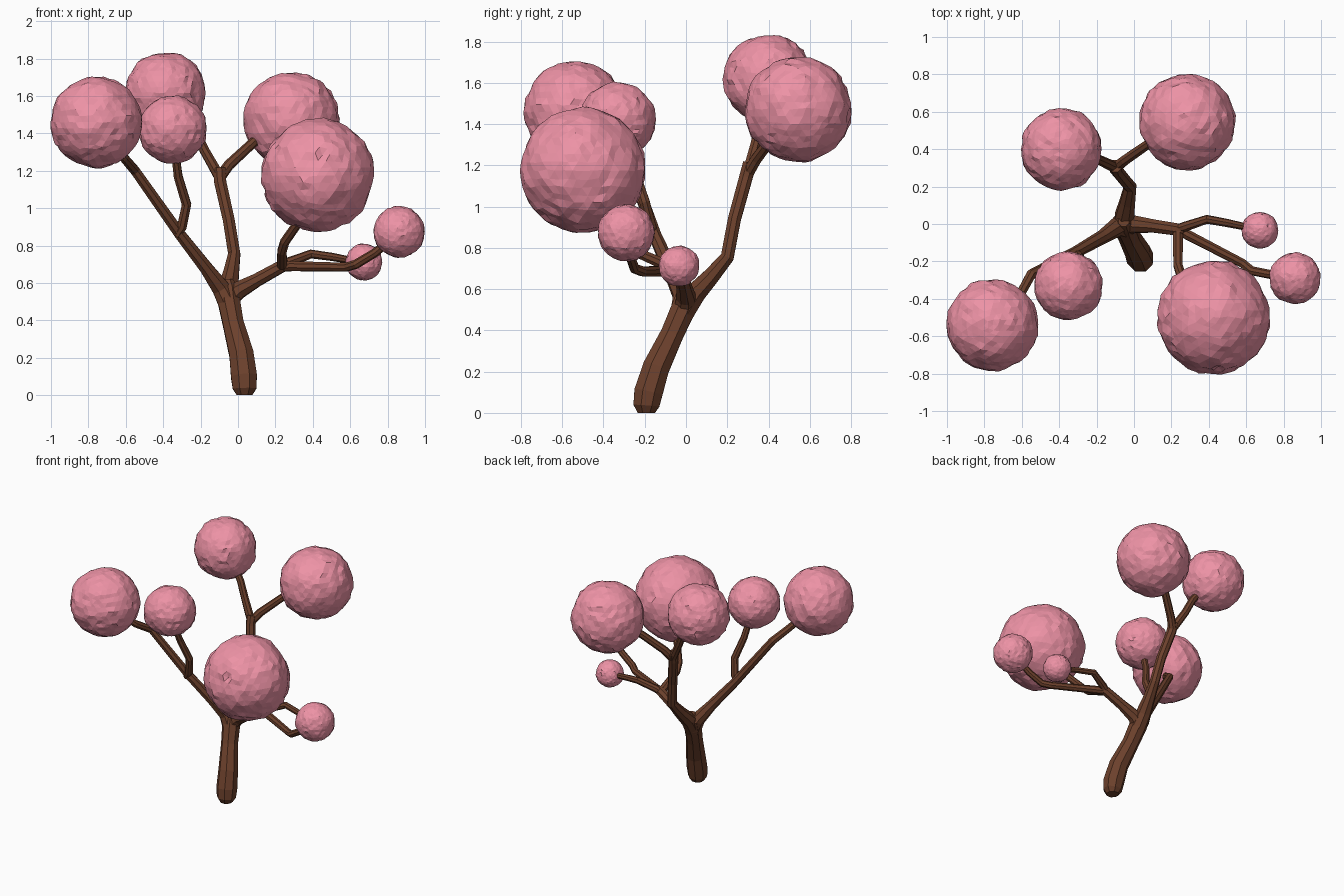
import bpy, bmesh, math
from mathutils import Vector, noise

if "Cube" in bpy.data.objects:
    bpy.data.objects.remove(bpy.data.objects["Cube"])


def material(name, color):
    m = bpy.data.materials.new(name)
    m.diffuse_color = (*color, 1)
    m.use_nodes = True
    m.node_tree.nodes["Principled BSDF"].inputs["Base Color"].default_value = m.diffuse_color
    return m


BARK = material("bark", (0.15, 0.052, 0.025))
PINK = material("blossom", (0.85, 0.29, 0.38))


def finish(bm, name, mat):
    bmesh.ops.recalc_face_normals(bm, faces=bm.faces)
    me = bpy.data.meshes.new(name)
    bm.to_mesh(me)
    bm.free()
    me.materials.append(mat)
    ob = bpy.data.objects.new(name, me)
    bpy.context.collection.objects.link(ob)
    return ob


def limb(name, pts, sides=8):
    """Faceted tube along (x, y, z, radius) points."""
    bm = bmesh.new()
    P = [Vector(p[:3]) for p in pts]
    rings, u = [], Vector((1, 0, 0))
    for i, p in enumerate(P):
        a = (p - P[i - 1]).normalized() if i else Vector()
        b = (P[i + 1] - p).normalized() if i < len(P) - 1 else Vector()
        t = (a + b).normalized()
        u = u - t * u.dot(t)
        if u.length < 0.05:
            u = t.orthogonal()
        u.normalize()
        v = t.cross(u)
        ring = []
        for k in range(sides):
            w = 2 * math.pi * (k + 0.5) / sides
            ring.append(bm.verts.new(p + pts[i][3] * (u * math.cos(w) + v * math.sin(w))))
        rings.append(ring)
    for r0, r1 in zip(rings, rings[1:]):
        for k in range(sides):
            j = (k + 1) % sides
            bm.faces.new((r0[k], r0[j], r1[j], r1[k]))
    bm.faces.new(rings[0])
    bm.faces.new(rings[-1])
    finish(bm, name, BARK)


def blossom(name, c, r, seed):
    """Lumpy flat-shaded ball of flowers."""
    bm = bmesh.new()
    bmesh.ops.create_icosphere(bm, subdivisions=4, radius=1)
    off = Vector((seed * 7.3, seed * 3.1, seed * 5.7))
    for v in bm.verts:
        n = v.co.normalized()
        d = 0.035 * noise.noise(n * 2 + off) + 0.03 * noise.noise(n * 5 + off)
        v.co = n * r * (1 + d)
        v.co += r * 0.035 * noise.noise_vector(n * 9 + off)
    ob = finish(bm, name, PINK)
    ob.location = c


# Leaning trunk with rounded foot
limb("trunk", [(.035, -.192, 0, .045), (.035, -.192, .035, .068), (.032, -.182, .1, .075),
               (.018, -.145, .22, .07), (-.025, -.068, .38, .06), (-.048, -.015, .5, .064),
               (-.055, .01, .57, .062), (-.055, .015, .62, .03)])

# Left limb and its twig
limb("left_branch", [(-.045, -.02, .48, .06), (-.09, -.015, .57, .052), (-.17, -.07, .68, .038),
                     (-.31, -.15, .86, .032), (-.55, -.27, 1.2, .028), (-.61, -.38, 1.27, .026),
                     (-.72, -.5, 1.4, .022)])
limb("left_twig", [(-.33, -.16, .85, .02), (-.30, -.17, .9, .028), (-.275, -.2, 1.02, .027),
                   (-.32, -.25, 1.17, .025), (-.34, -.31, 1.33, .022)])

# Rear limb, forking in two
limb("rear_branch", [(-.045, -.02, .48, .06), (-.05, .045, .58, .055), (-.035, .12, .66, .044),
                     (-.02, .2, .755, .035), (-.05, .235, .94, .034), (-.095, .29, 1.14, .035),
                     (-.1, .31, 1.21, .036)])
limb("rear_left_twig", [(-.095, .3, 1.16, .03), (-.18, .34, 1.31, .027), (-.23, .36, 1.42, .026),
                        (-.33, .39, 1.56, .022)])
limb("rear_right_twig", [(-.1, .3, 1.16, .03), (-.05, .34, 1.23, .029), (.08, .43, 1.35, .027),
                         (.22, .52, 1.44, .022)])

# Right limb, forking in three
limb("right_branch", [(-.06, -.01, .5, .055), (0, 0, .56, .05), (.1, -.01, .615, .038),
                      (.235, -.03, .69, .035), (.27, -.04, .7, .025)])
limb("front_twig", [(.235, -.01, .685, .025), (.235, -.06, .7, .03), (.235, -.22, .77, .026),
                    (.25, -.27, .82, .026), (.32, -.35, .92, .025), (.4, -.45, 1.05, .022)])
limb("low_right_twig", [(.22, -.02, .685, .025), (.29, -.06, .69, .028), (.58, -.21, .685, .025),
                        (.63, -.25, .7, .025), (.73, -.27, .76, .024), (.83, -.28, .84, .02)])
limb("mid_right_twig", [(.21, -.035, .675, .025), (.27, -.015, .71, .027), (.39, .025, .755, .024),
                        (.5, .005, .74, .022), (.64, -.025, .715, .018)])

# Blossom balls: x, y, z, radius
balls = {
    "left_blossom": (-.757, -.54, 1.46, .243),
    "rear_left_blossom": (-.387, .4, 1.617, .217),
    "inner_left_blossom": (-.35, -.33, 1.42, .182),
    "rear_right_blossom": (.285, .545, 1.473, .256),
    "front_right_blossom": (.425, -.5, 1.175, .3),
    "low_right_blossom": (.862, -.29, .873, .137),
    "small_right_blossom": (.673, -.033, .712, .098),
}
for i, (name, b) in enumerate(balls.items()):
    blossom(name, b[:3], b[3], i + 1)
